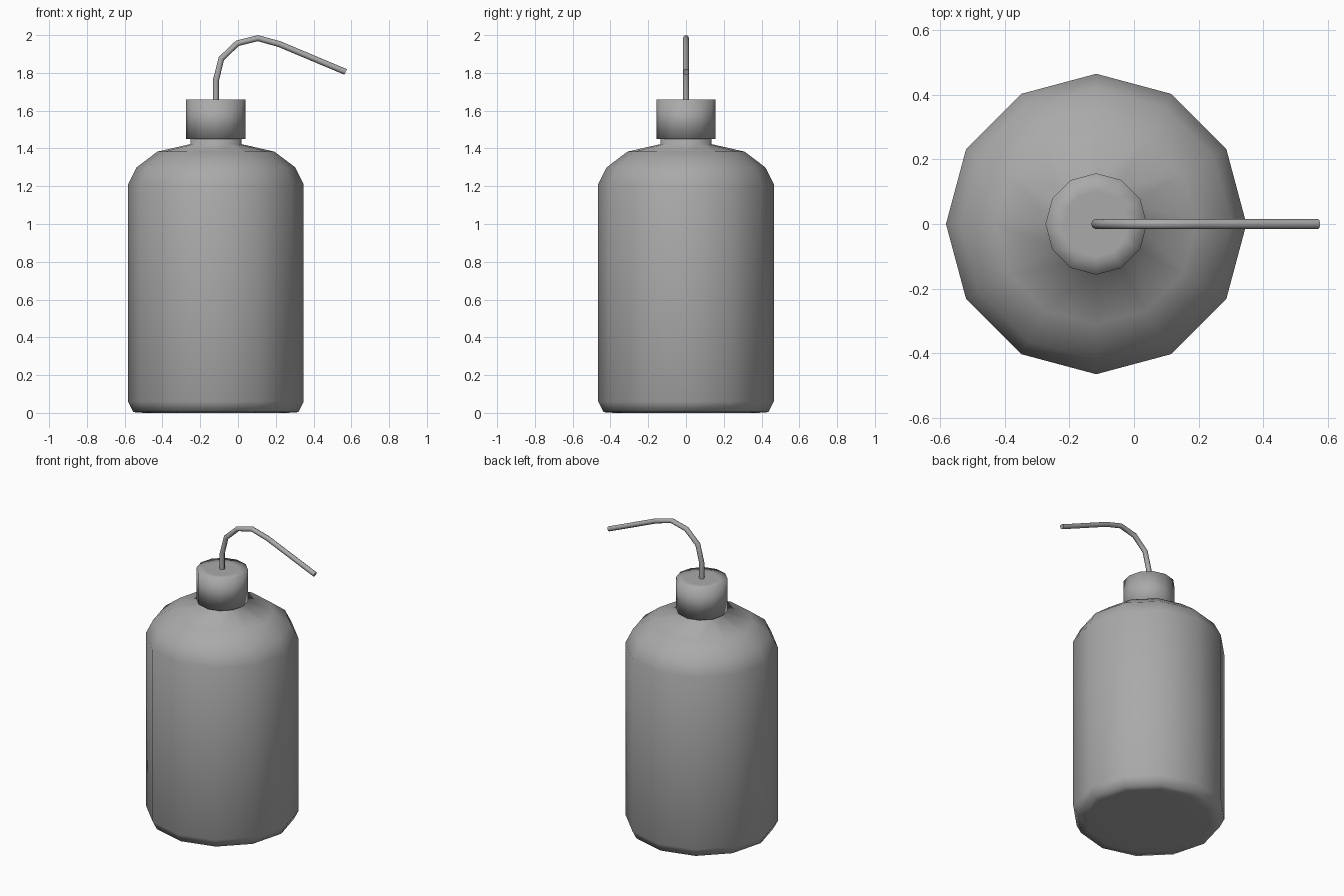
import bpy, bmesh, math

cube = bpy.data.objects.get("Cube")
if cube:
    bpy.data.objects.remove(cube, do_unlink=True)

AXIS_X = -0.117
SIDES = 12

grey = bpy.data.materials.new("plain_grey")
grey.use_nodes = True
colour = (0.4, 0.4, 0.4, 1)
grey.diffuse_color = colour
grey.node_tree.nodes["Principled BSDF"].inputs["Base Color"].default_value = colour


def lathe(name, profile):
    """Turn a (radius, height) profile into a closed twelve-sided solid."""
    bm = bmesh.new()
    rings = []
    for r, z in profile:
        rings.append([bm.verts.new((r * math.cos(a), r * math.sin(a), z))
                      for a in (math.tau * i / SIDES for i in range(SIDES))])
    for low, high in zip(rings, rings[1:]):
        for i in range(SIDES):
            j = (i + 1) % SIDES
            bm.faces.new((low[i], low[j], high[j], high[i]))
    bm.faces.new(rings[0][::-1])
    bm.faces.new(rings[-1])
    for face in bm.faces:
        face.smooth = True
    mesh = bpy.data.meshes.new(name)
    bm.to_mesh(mesh)
    bm.free()
    mesh.materials.append(grey)
    obj = bpy.data.objects.new(name, mesh)
    obj.location.x = AXIS_X
    bpy.context.collection.objects.link(obj)
    return obj


# Bottle with chamfered foot, rounded shoulder and short neck
lathe("bottle", [(0.38, 0), (0.437, 0.004), (0.465, 0.06), (0.465, 1.21),
                 (0.42, 1.30), (0.31, 1.383), (0.135, 1.423), (0.135, 1.46)])

# Screw cap
lathe("cap", [(0.12, 1.45), (0.157, 1.45), (0.157, 1.66), (0.1, 1.66)])

# Bent spout tube
curve = bpy.data.curves.new("spout_tube", "CURVE")
curve.dimensions = "3D"
curve.bevel_depth = 0.016
curve.bevel_resolution = 2
curve.use_fill_caps = True
path = [(AXIS_X, 1.64), (AXIS_X, 1.76), (-0.088, 1.876), (-0.003, 1.957),
        (0.105, 1.984), (0.22, 1.952), (0.57, 1.805)]
spline = curve.splines.new("POLY")
spline.points.add(len(path) - 1)
for point, (x, z) in zip(spline.points, path):
    point.co = (x, 0, z, 1)
spline.use_smooth = True
curve.materials.append(grey)
tube = bpy.data.objects.new("spout_tube", curve)
bpy.context.collection.objects.link(tube)
